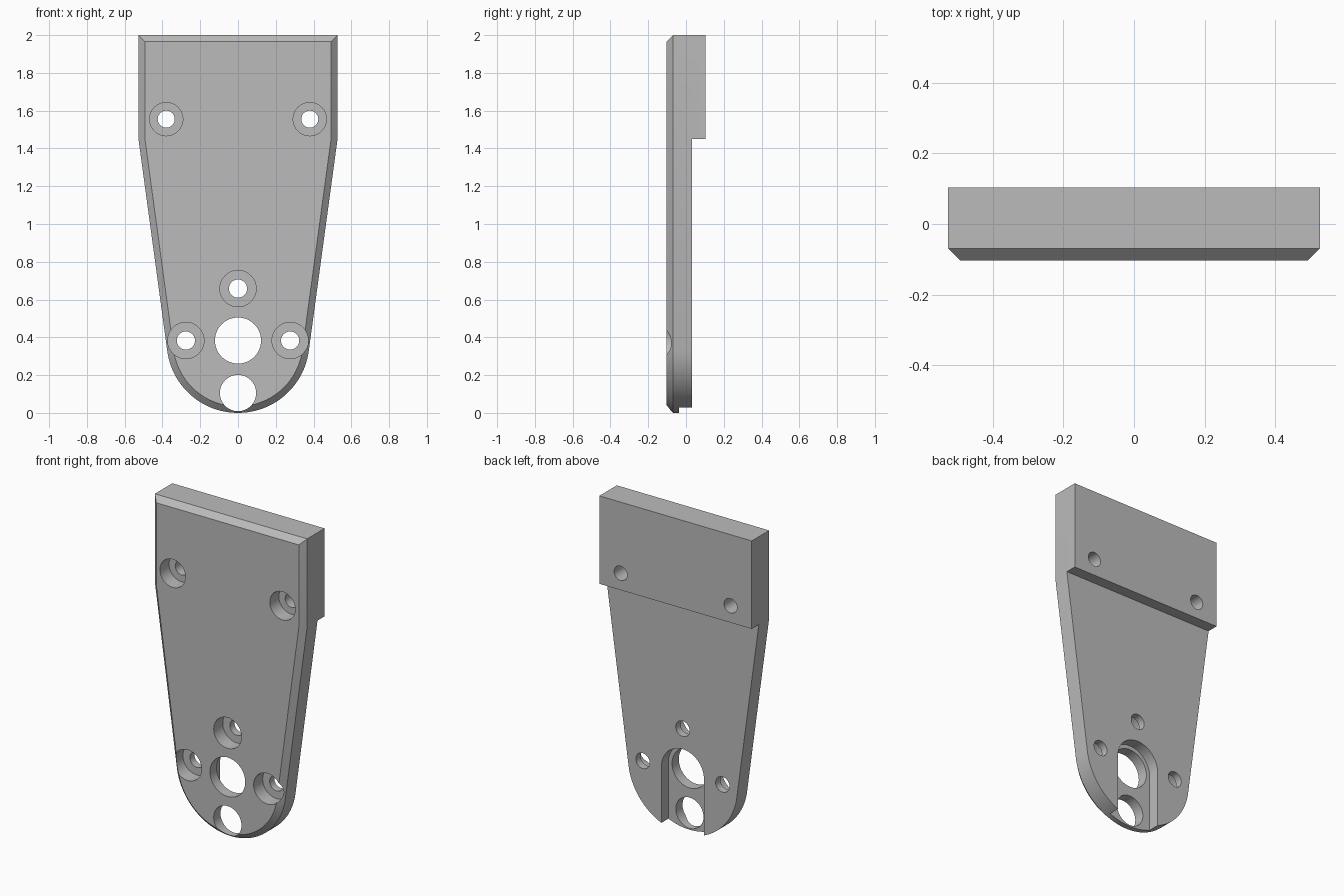
import bpy, bmesh, math
from mathutils import Matrix

if "Cube" in bpy.data.objects:
    bpy.data.objects.remove(bpy.data.objects["Cube"])

W, TOP, KNEE, R = 0.527, 2.0, 1.45, 0.378     # outline sizes
FRONT, BACK, PLATE_BACK, BEVEL = -0.103, 0.103, 0.033, 0.034
SLOT_Y, BORE_Y = -0.036, -0.013

# slope of the tapered side, tangent to the bottom arc
dist = math.hypot(W, KNEE - R)
A = math.asin(R / dist) - math.atan2(W, KNEE - R)
A = abs(A)


def outline(d):
    """Right half from top to bottom, then mirrored; d is the inward offset."""
    half = [(W - d, TOP - d), (W - d, KNEE + d * math.tan(A / 2))]
    n = 28
    for i in range(n + 1):
        t = -A - (math.pi / 2 - A) * i / n
        half.append(((R - d) * math.cos(t), R + (R - d) * math.sin(t)))
    return half + [(-x, z) for x, z in reversed(half[:-1])]


def loft(name, sections):
    """Solid through a list of (outline, y) sections."""
    bm = bmesh.new()
    rings = [[bm.verts.new((x, y, z)) for x, z in pts] for pts, y in sections]
    for a, b in zip(rings, rings[1:]):
        for i in range(len(a)):
            j = (i + 1) % len(a)
            bm.faces.new((a[i], a[j], b[j], b[i]))
    bm.faces.new(rings[0])
    bm.faces.new(rings[-1])
    bmesh.ops.recalc_face_normals(bm, faces=bm.faces)
    me = bpy.data.meshes.new(name)
    bm.to_mesh(me)
    bm.free()
    ob = bpy.data.objects.new(name, me)
    bpy.context.collection.objects.link(ob)
    return ob


def circle(x, z, r, n=64):
    return [(x + r * math.cos(2 * math.pi * i / n),
             z + r * math.sin(2 * math.pi * i / n)) for i in range(n)]


def cut(pts, y0, y1):
    """Cut a prism out of the plate."""
    cutter = loft("cutter", [(pts, y0), (pts, y1)])
    cutter.hide_render = True
    mod = plate.modifiers.new("cut", 'BOOLEAN')
    mod.operation, mod.solver, mod.object = 'DIFFERENCE', 'EXACT', cutter
    bpy.ops.object.modifier_apply(modifier=mod.name)
    bpy.data.objects.remove(cutter)


# bevelled body at full depth
plate = loft("mounting_plate", [(outline(BEVEL), FRONT),
                                (outline(0), FRONT + BEVEL),
                                (outline(0), BACK)])
bpy.context.view_layer.objects.active = plate
plate.select_set(True)

# thin lower part, leaving the thick pad at the top
cut([(-1, -1), (1, -1), (1, KNEE), (-1, KNEE)], PLATE_BACK, 0.5)

# round-topped slot in the back
s, sz = 0.147, 0.383
arch = [(s * math.cos(math.pi * i / 32), sz + s * math.sin(math.pi * i / 32))
        for i in range(33)]
cut(arch + [(-s, -0.5), (s, -0.5)], SLOT_Y, 0.5)

# counterbored screw holes
for x, z, r, bore in [(-0.38, 1.555, 0.045, 0.088), (0.38, 1.555, 0.045, 0.088),
                      (0, 0.658, 0.048, 0.096),
                      (-0.276, 0.383, 0.048, 0.096), (0.276, 0.383, 0.048, 0.096)]:
    cut(circle(x, z, bore), -0.5, BORE_Y)
    cut(circle(x, z, r), -0.5, 0.5)

# large shaft hole and lower hole
cut(circle(0, 0.383, 0.122), -0.5, 0.5)
cut(circle(0, 0.105, 0.096), -0.5, 0.5)

# colour and shading
grey = bpy.data.materials.new("light_grey")
grey.diffuse_color = (0.5, 0.5, 0.5, 1)
grey.use_nodes = True
grey.node_tree.nodes["Principled BSDF"].inputs["Base Color"].default_value = grey.diffuse_color
plate.data.materials.clear()
plate.data.materials.append(grey)
for p in plate.data.polygons:
    p.material_index = 0
bpy.ops.object.shade_smooth_by_angle(angle=math.radians(25))
